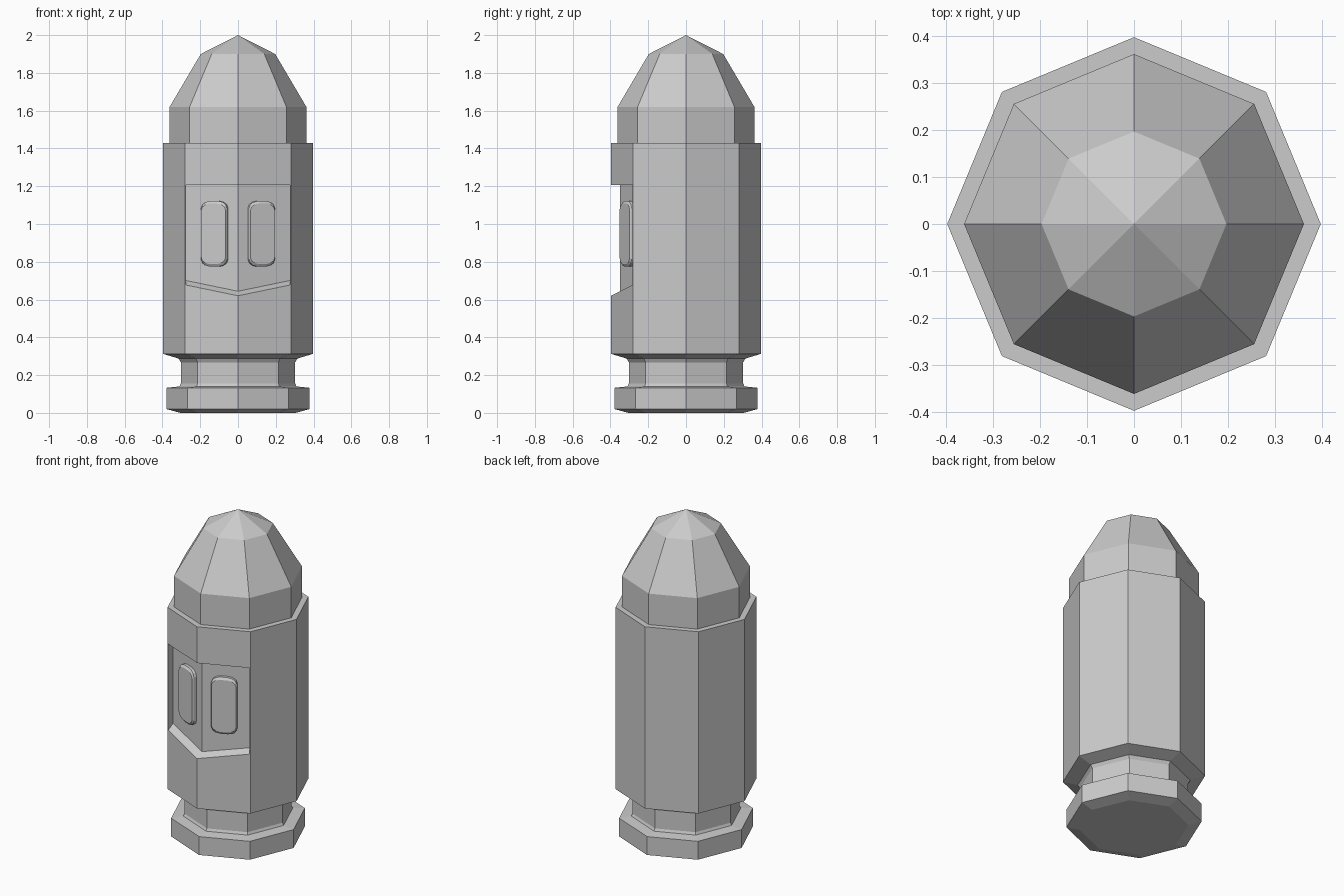
import bpy, bmesh
from math import cos, sin, pi, radians
from mathutils import Matrix, Vector

if "Cube" in bpy.data.objects:
    bpy.data.objects.remove(bpy.data.objects["Cube"])

SIDES = 8


def finish(name, bm):
    bmesh.ops.recalc_face_normals(bm, faces=bm.faces)
    mesh = bpy.data.meshes.new(name)
    bm.to_mesh(mesh)
    bm.free()
    obj = bpy.data.objects.new(name, mesh)
    bpy.context.collection.objects.link(obj)
    return obj


def loft(bm, rings, cap_start=True, cap_end=True):
    loops = [[bm.verts.new(p) for p in ring] for ring in rings]
    for a, b in zip(loops, loops[1:]):
        n = len(a)
        for i in range(n):
            bm.faces.new((a[i], a[(i + 1) % n], b[(i + 1) % n], b[i]))
    if cap_start:
        bm.faces.new(loops[0][::-1])
    if cap_end:
        bm.faces.new(loops[-1])
    return loops


def octagon(r, z):
    return [(r * cos(2 * pi * i / SIDES), r * sin(2 * pi * i / SIDES), z) for i in range(SIDES)]


# Casing with rim, groove and main barrel
bm = bmesh.new()
profile = [(0.305, 0), (0.378, 0.02), (0.378, 0.133), (0.31, 0.14), (0.303, 0.155),
           (0.303, 0.268), (0.315, 0.288), (0.398, 0.313), (0.398, 1.43)]
loft(bm, [octagon(r, z) for r, z in profile])
casing = finish("casing", bm)

# Pointed tip
bm = bmesh.new()
rings = loft(bm, [octagon(0.362, 1.43), octagon(0.362, 1.62), octagon(0.197, 1.9)], False, False)
apex = bm.verts.new((0, 0, 2))
top = rings[-1]
for i in range(SIDES):
    bm.faces.new((top[i], top[(i + 1) % SIDES], apex))
finish("tip", bm)

# Face recess cut with a sloping sill
bm = bmesh.new()
outline = [(-0.276, -0.5), (0.276, -0.5), (0.276, -0.236), (0, -0.35), (-0.276, -0.236)]
loft(bm, [[(x, y, 0.62 + 0.5 * (y + 0.398)) for x, y in outline],
          [(x, y, 1.207) for x, y in outline]])
cutter = finish("recess_cutter", bm)
cutter.hide_render = True
cutter.hide_set(True)
cut = casing.modifiers.new("recess", 'BOOLEAN')
cut.operation = 'DIFFERENCE'
cut.solver = 'EXACT'
cut.object = cutter

# Pill-shaped eyes lying on the recessed faces
quarter = [(0.074, 0.135), (0.066, 0.155), (0.048, 0.168), (0.022, 0.174)]
half = quarter + [(-x, z) for x, z in quarter[::-1]]
pill = half + [(-x, -z) for x, z in half]
place = Matrix.Translation((0.12, -0.3, 0.948)) @ Matrix.Rotation(radians(22.5), 4, 'Z')
bm = bmesh.new()
loft(bm, [[place @ Vector((x * sx, y, z * sz)) for x, z in pill]
          for y, sx, sz in ((0.01, 1, 1), (-0.018, 1, 1), (-0.027, 0.95, 0.92))])
eyes = finish("eyes", bm)
mirror = eyes.modifiers.new("mirror", 'MIRROR')
mirror.use_axis[0] = True
